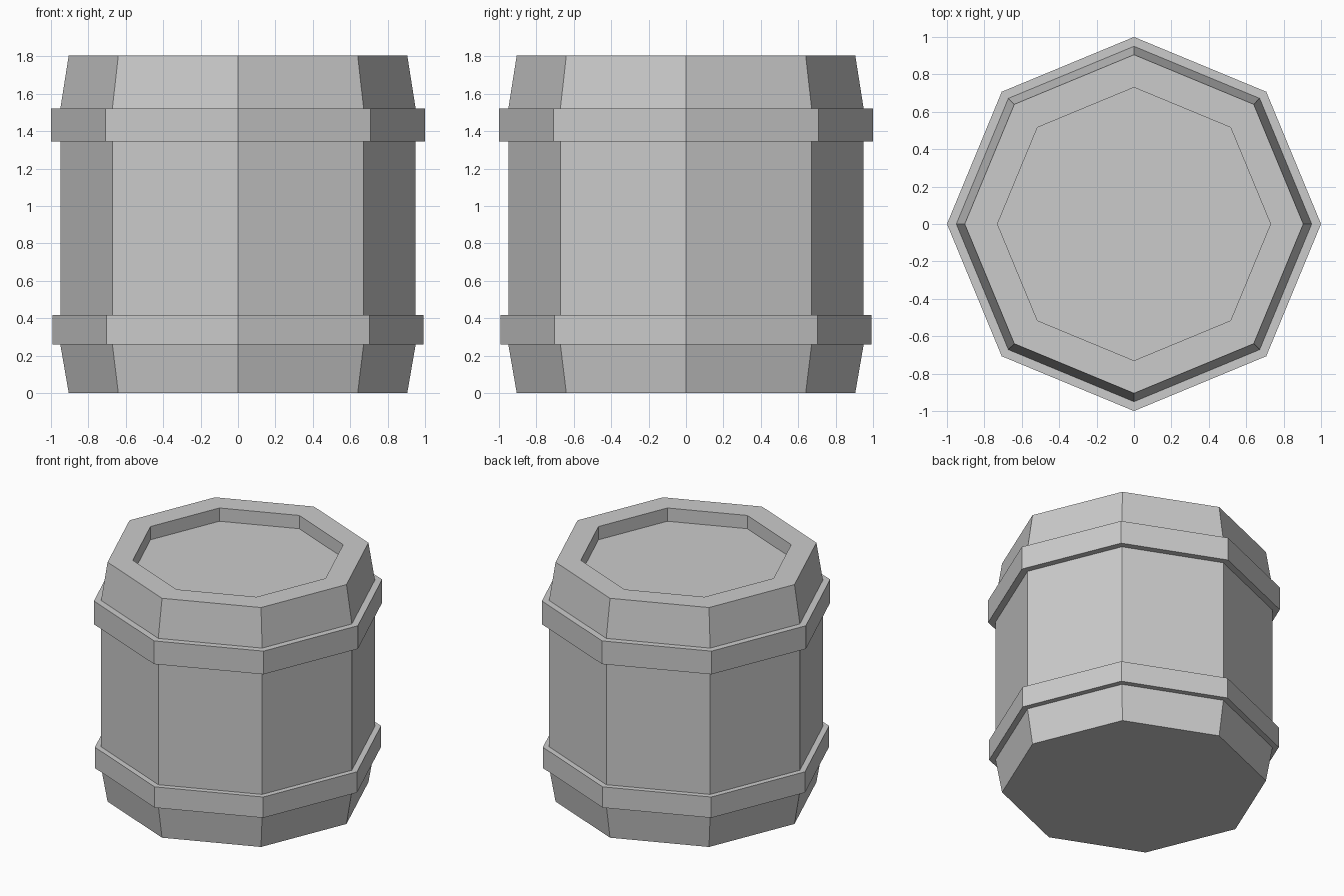
import bpy, bmesh
from math import cos, sin, tau

if "Cube" in bpy.data.objects:
    bpy.data.objects.remove(bpy.data.objects["Cube"])

SIDES = 8


def lathe(name, profile, closed=False):
    """Spin an (r, z) profile into a flat-sided octagonal part."""
    bm = bmesh.new()
    rings = [[bm.verts.new((r * cos(tau * i / SIDES), r * sin(tau * i / SIDES), z))
              for i in range(SIDES)] for r, z in profile]
    pairs = list(zip(rings, rings[1:]))
    if closed:
        pairs.append((rings[-1], rings[0]))
    else:
        bm.faces.new(rings[0][::-1])
        bm.faces.new(rings[-1])
    for low, high in pairs:
        for i in range(SIDES):
            j = (i + 1) % SIDES
            bm.faces.new((low[i], low[j], high[j], high[i]))
    bmesh.ops.recalc_face_normals(bm, faces=bm.faces)
    mesh = bpy.data.meshes.new(name)
    bm.to_mesh(mesh)
    bm.free()
    obj = bpy.data.objects.new(name, mesh)
    bpy.context.collection.objects.link(obj)
    return obj


# Barrel body with tapered ends and a recessed lid
lathe("barrel_body", [(0.905, 0), (0.95, 0.26), (0.95, 1.52), (0.905, 1.805),
                      (0.73, 1.805), (0.73, 1.705)])

# Hoops around the body
for name, r, z0, z1 in (("lower_hoop", 0.993, 0.26, 0.417),
                        ("upper_hoop", 1.0, 1.345, 1.52)):
    lathe(name, [(0.94, z0), (r, z0), (r, z1), (0.94, z1)], closed=True)
